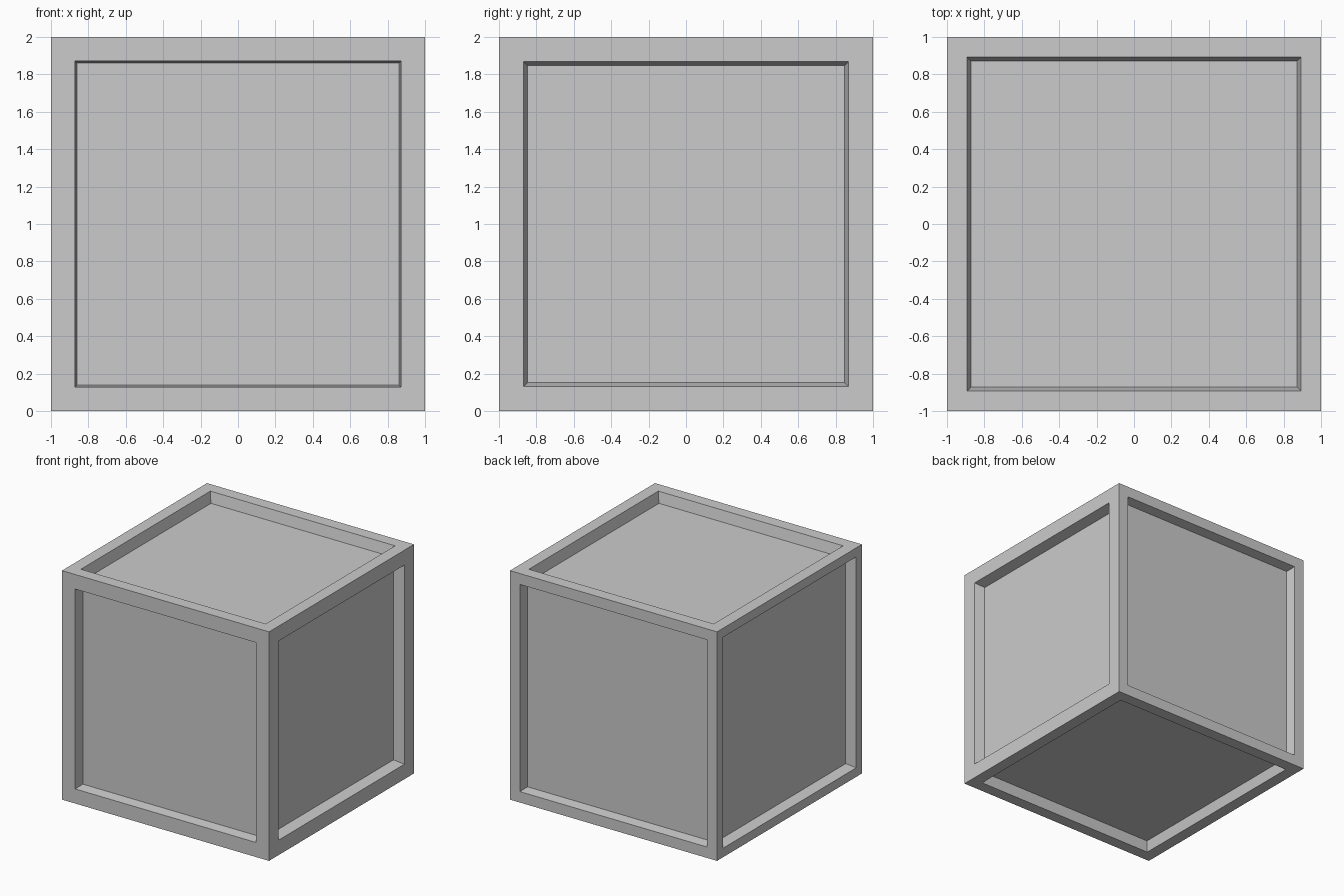
import bpy, bmesh
from mathutils import Vector

if "Cube" in bpy.data.objects:
    bpy.data.objects.remove(bpy.data.objects["Cube"])

# Per side: outward direction, frame width, wall taper, recess depth
SIDES = [
    ((0, -1, 0), 0.18, 0.015, 0.09),    # front
    ((0, 1, 0), 0.135, 0.015, 0.09),    # back
    ((1, 0, 0), 0.185, 0.032, 0.09),    # right
    ((-1, 0, 0), 0.112, 0.03, 0.087),   # left
    ((0, 0, 1), 0.152, 0.03, 0.093),    # top
    ((0, 0, -1), 0.147, 0.03, 0.09),    # bottom
]


def recess(bm, face, width, taper, depth):
    """Frame a face, then sink its middle panel with sloping walls."""
    bmesh.ops.inset_individual(bm, faces=[face], thickness=width)
    bmesh.ops.inset_individual(bm, faces=[face], thickness=taper)
    bmesh.ops.translate(bm, verts=face.verts, vec=-face.normal * depth)


# Crate body: a cube standing on the ground
bm = bmesh.new()
bmesh.ops.create_cube(bm, size=2)
bmesh.ops.translate(bm, verts=bm.verts, vec=(0, 0, 1))
bm.normal_update()

# Sunken panel on every side
originals = list(bm.faces)
for direction, width, taper, depth in SIDES:
    face = max(originals, key=lambda f: f.normal.dot(Vector(direction)))
    recess(bm, face, width, taper, depth)

bm.normal_update()
mesh = bpy.data.meshes.new("crate")
bm.to_mesh(mesh)
bm.free()
crate = bpy.data.objects.new("crate", mesh)
bpy.context.collection.objects.link(crate)
